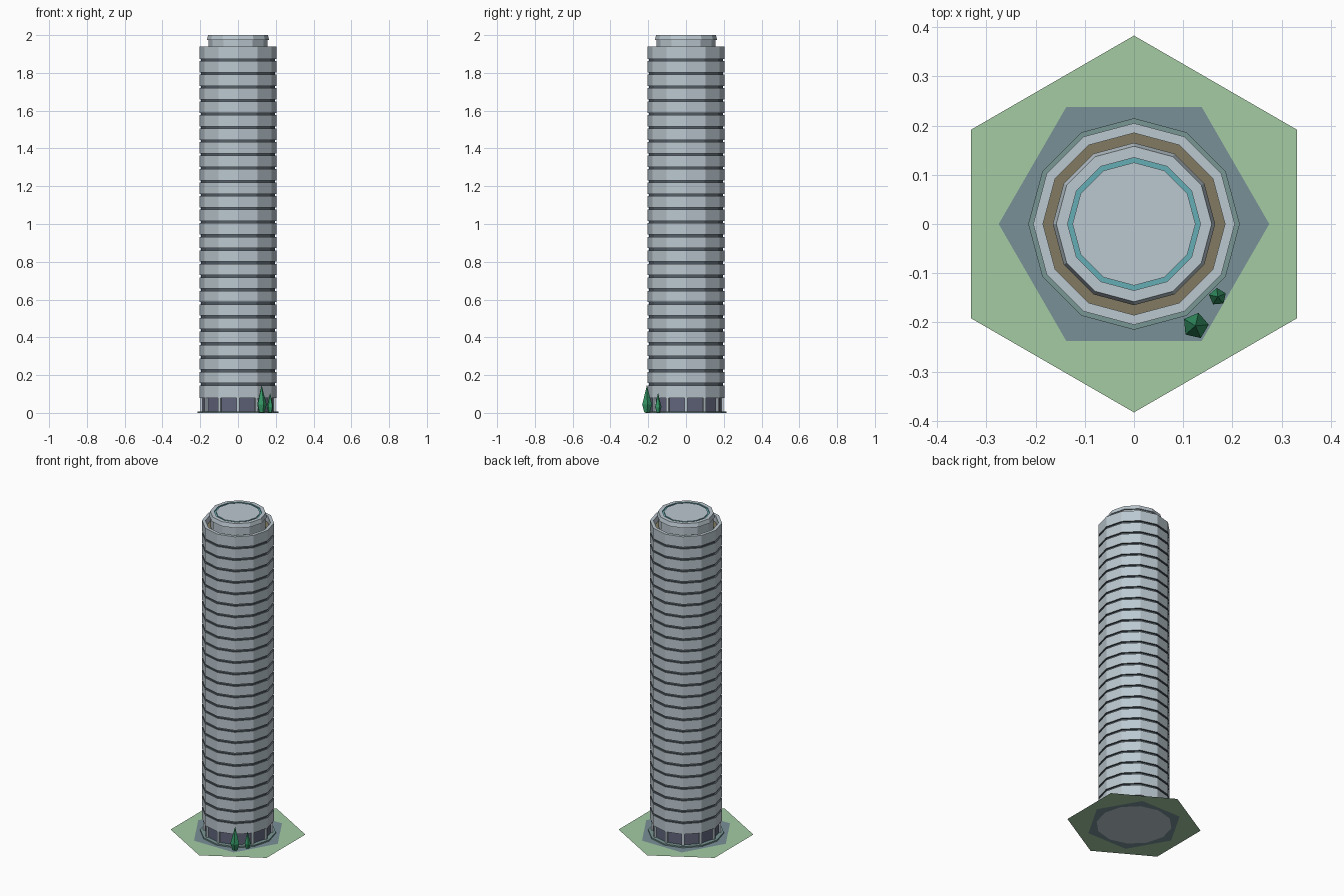
import bpy, bmesh, math
from mathutils import Matrix, Vector

cube = bpy.data.objects.get("Cube")
if cube:
    bpy.data.objects.remove(cube, do_unlink=True)


def material(name, r, g, b):
    m = bpy.data.materials.new(name)
    m.use_nodes = True
    m.diffuse_color = (r, g, b, 1)
    node = next(n for n in m.node_tree.nodes if n.type == 'BSDF_PRINCIPLED')
    node.inputs["Base Color"].default_value = (r, g, b, 1)
    node.inputs["Roughness"].default_value = 0.8
    return m


WALL = material("pale_concrete", 0.50, 0.58, 0.63)
GAP = material("dark_window_band", 0.09, 0.115, 0.14)
GLASS = material("lobby_glass", 0.12, 0.13, 0.20)
GRASS = material("grass_green", 0.37, 0.60, 0.37)
PAVING = material("blue_grey_paving", 0.19, 0.28, 0.31)
PLINTH = material("plinth_grey_green", 0.19, 0.31, 0.30)
GRAVEL = material("roof_gravel", 0.22, 0.195, 0.12)
TEAL = material("teal_trim", 0.13, 0.42, 0.46)
LEAF = material("fir_green", 0.035, 0.30, 0.13)


def polygon(radius, sides, turn, z):
    return [Vector((radius * math.cos(turn + math.tau * i / sides),
                    radius * math.sin(turn + math.tau * i / sides), z)) for i in range(sides)]


def finish(bm, name, mats, location=(0, 0, 0)):
    mesh = bpy.data.meshes.new(name)
    bm.to_mesh(mesh)
    bm.free()
    for m in mats:
        mesh.materials.append(m)
    obj = bpy.data.objects.new(name, mesh)
    obj.location = location
    bpy.context.collection.objects.link(obj)


def stack(name, profile, mats, sides=12, turn=0, location=(0, 0, 0)):
    """Closed faceted solid. Each profile row is radius, height, material of the face above it."""
    bm = bmesh.new()
    rings = [[bm.verts.new(p) for p in polygon(r, sides, turn, z)] for r, z, _ in profile]
    for low, high, row in zip(rings, rings[1:], profile):
        for i in range(sides):
            j = (i + 1) % sides
            bm.faces.new((low[i], low[j], high[j], high[i])).material_index = row[2]
    bm.faces.new(rings[0][::-1])
    bm.faces.new(rings[-1]).material_index = profile[-1][2]
    bmesh.ops.recalc_face_normals(bm, faces=bm.faces)
    finish(bm, name, mats, location)


def flat_ring(name, outer, inner, mat):
    """Flat ground sheet with a polygonal hole."""
    bm = bmesh.new()
    for loop in (outer, inner):
        vs = [bm.verts.new(p) for p in loop]
        for a, b in zip(vs, vs[1:] + vs[:1]):
            bm.edges.new((a, b))
    bmesh.ops.triangle_fill(bm, edges=bm.edges[:], use_beauty=True, normal=(0, 0, 1))
    for f in bm.faces:
        f.normal_update()
        if f.normal.z < 0:
            f.normal_flip()
    finish(bm, name, [mat])


# Ground sheets and plinth
pave_edge = polygon(0.275, 6, 0, 0)
flat_ring("lawn", polygon(0.383, 6, math.pi / 2, 0), pave_edge, GRASS)
flat_ring("paving", pave_edge, polygon(0.215, 12, 0, 0), PAVING)
stack("plinth", [(0.215, 0, 1), (0.215, 0.008, 1)], [WALL, PLINTH])

# Glazed lobby with a pillar at every corner
stack("lobby_glazing", [(0.19, 0.008, 0), (0.19, 0.082, 0)], [GLASS])
bm = bmesh.new()
for p in polygon(0.19, 12, 0, 0.044):
    made = bmesh.ops.create_cube(bm, size=1)["verts"]
    bmesh.ops.scale(bm, vec=(0.018, 0.015, 0.073), verts=made)
    bmesh.ops.rotate(bm, verts=made, cent=(0, 0, 0),
                     matrix=Matrix.Rotation(math.atan2(p.y, p.x), 3, 'Z'))
    bmesh.ops.translate(bm, vec=p, verts=made)
finish(bm, "lobby_pillars", [WALL])

# Tower shaft: storeys split by recessed dark bands, then parapet and roof trough
FLOORS, BASE, TOP = 26, 0.08, 1.94
OUT, IN, HALF = 0.205, 0.195, 0.006
pitch = (TOP - BASE) / FLOORS
shaft = [(OUT, BASE, 0)]
for i in range(1, FLOORS):
    z = BASE + pitch * i
    shaft += [(OUT, z - HALF, 1), (IN, z - HALF, 1), (IN, z + HALF, 1), (OUT, z + HALF, 0)]
shaft += [(OUT, TOP, 0), (0.185, TOP, 0), (0.185, 1.90, 2), (0.15, 1.90, 2)]
stack("tower_shaft", shaft, [WALL, GAP, GRAVEL])

# Roof drum with overhanging tapered cap and a teal groove
stack("roof_drum", [(0.155, 1.895, 0), (0.155, 1.975, 0), (0.165, 1.975, 0), (0.158, 2.0, 0),
                    (0.135, 2.0, 1), (0.135, 1.994, 1), (0.125, 1.994, 1), (0.125, 1.999, 0)],
      [WALL, TEAL])

# Two fir trees by the front left corner
for name, x, y, r, h, turn in (("large_fir", 0.125, -0.207, 0.027, 0.145, 0.09),
                               ("small_fir", 0.17, -0.148, 0.018, 0.105, 0.4)):
    stack(name, [(r * 0.55, 0.002, 0), (r, h * 0.3, 0), (r * 0.02, h, 0)],
          [LEAF], sides=5, turn=turn, location=(x, y, 0))
